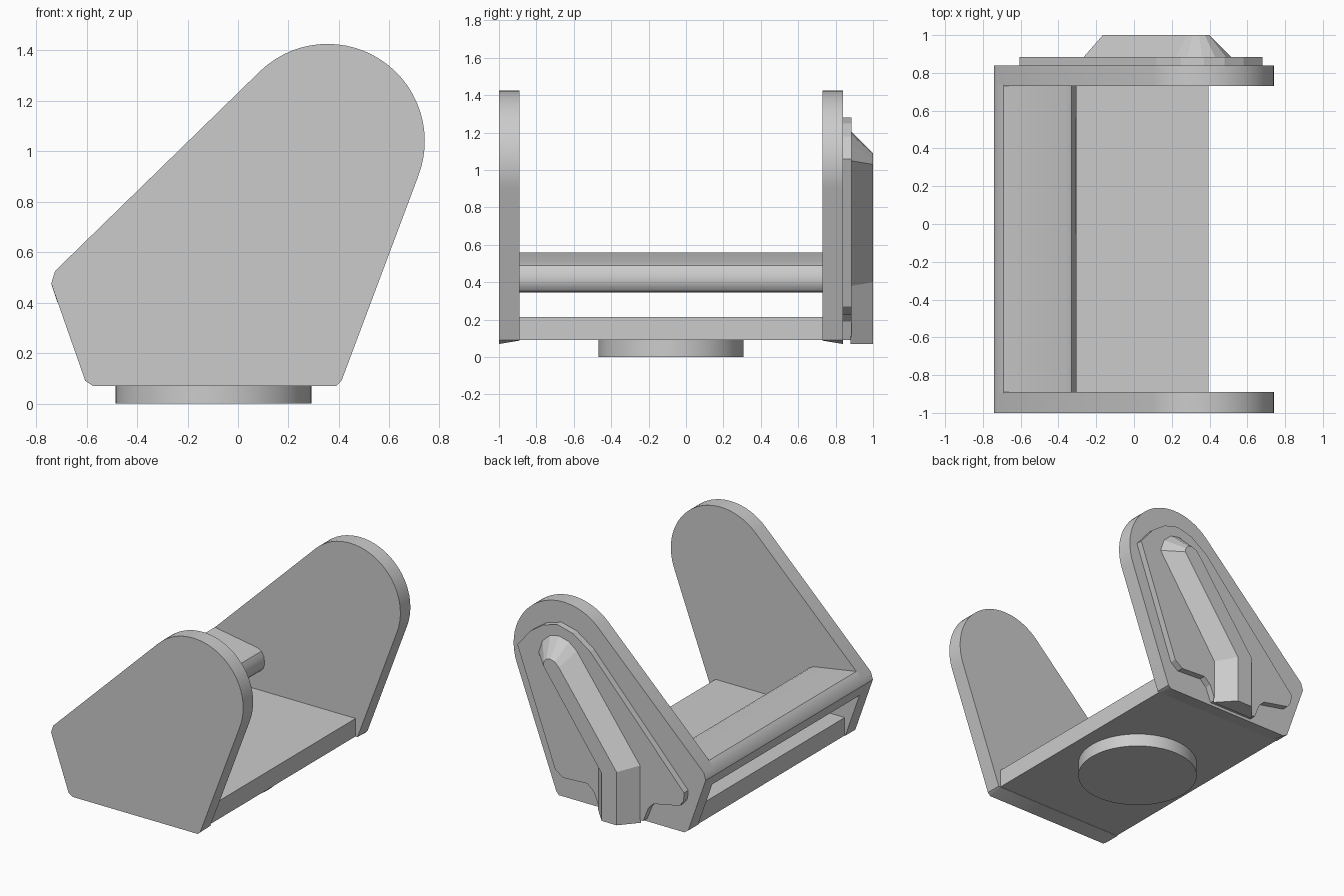
import bpy, bmesh, math

cube = bpy.data.objects.get("Cube")
if cube:
    bpy.data.objects.remove(cube, do_unlink=True)

grey = bpy.data.materials.new("plain_grey")
grey.use_nodes = True
colour = (0.6, 0.6, 0.6, 1)
grey.diffuse_color = colour
grey.node_tree.nodes["Principled BSDF"].inputs["Base Color"].default_value = colour


def finish(name, bm, smooth=False):
    bmesh.ops.recalc_face_normals(bm, faces=bm.faces)
    mesh = bpy.data.meshes.new(name)
    bm.to_mesh(mesh)
    bm.free()
    mesh.materials.append(grey)
    obj = bpy.data.objects.new(name, mesh)
    bpy.context.collection.objects.link(obj)
    if smooth:
        bpy.ops.object.select_all(action='DESELECT')
        obj.select_set(True)
        bpy.context.view_layer.objects.active = obj
        bpy.ops.object.shade_smooth_by_angle(angle=math.radians(32))
    return obj


def loft(name, outline_a, y_a, outline_b, y_b, smooth=False):
    """Solid between two matching (x, z) outlines at two depths."""
    bm = bmesh.new()
    a = [bm.verts.new((x, y_a, z)) for x, z in outline_a]
    b = [bm.verts.new((x, y_b, z)) for x, z in outline_b]
    bm.faces.new(a)
    bm.faces.new(b)
    n = len(a)
    for i in range(n):
        j = (i + 1) % n
        bm.faces.new((a[i], a[j], b[j], b[i]))
    return finish(name, bm, smooth)


def arc(cx, cz, r, start, end, steps):
    angles = [math.radians(start + (end - start) * i / steps) for i in range(steps + 1)]
    return [(cx + r * math.cos(t), cz + r * math.sin(t)) for t in angles]


# Side plates: rounded upper end, bottom edge chamfered towards the inside
side = arc(0.355, 1.04, 0.385, -21, 134, 28) + [
    (-0.725, 0.525), (-0.74, 0.475), (-0.605, 0.09),
    (-0.575, 0.07), (0.39, 0.07), (0.41, 0.09)]
side_inner = [(x, max(z, 0.09)) for x, z in side]
side_inner[-3:-1] = [(-0.575, 0.088), (0.39, 0.088)]
loft("front_side_plate", side, -1.0, side_inner, -0.89, True)
loft("back_side_plate", side, 0.84, side_inner, 0.73, True)

# Floor between the plates
floor = [(-0.6, 0.09), (0.395, 0.09), (0.395, 0.215), (-0.6, 0.215)]
loft("floor", floor, -0.895, floor, 0.735)

# Sloping crossbar with rounded edges
bar = [(-0.69, 0.56), (-0.36, 0.505), (-0.33, 0.49), (-0.312, 0.455),
       (-0.305, 0.41), (-0.315, 0.375), (-0.335, 0.352), (-0.365, 0.345),
       (-0.715, 0.4), (-0.74, 0.475), (-0.725, 0.525)]
loft("crossbar", bar, -0.895, bar, 0.735, True)

# Round foot
bm = bmesh.new()
bmesh.ops.create_cone(bm, cap_ends=True, segments=64, radius1=0.388,
                      radius2=0.388, depth=0.1)
bmesh.ops.translate(bm, verts=bm.verts, vec=(-0.097, -0.08, 0.05))
finish("round_foot", bm, True)

# Thin backing panel with notched lower edge
panel = [(0.68, 1.06), (0.58, 1.18), (0.48, 1.25), (0.37, 1.28), (0.25, 1.25),
         (0.12, 1.16), (-0.605, 0.37), (-0.6, 0.31), (-0.57, 0.27),
         (-0.37, 0.23), (-0.33, 0.19), (-0.29, 0.09), (0.05, 0.09),
         (0.09, 0.19), (0.14, 0.235), (0.33, 0.225), (0.39, 0.27)]
loft("backing_panel", panel, 0.835, panel, 0.885)

# Raised bevelled rib that bends down to the lower edge
rib_base = [(0.52, 1.05), (0.49, 1.14), (0.43, 1.195), (0.36, 1.21), (0.28, 1.19),
            (0.22, 1.14), (-0.27, 0.47), (-0.27, 0.07), (0.06, 0.07), (0.06, 0.38)]
rib_top = [(0.4, 1.03), (0.395, 1.06), (0.375, 1.085), (0.345, 1.09), (0.31, 1.08),
           (0.28, 1.05), (-0.165, 0.44), (-0.165, 0.07), (-0.05, 0.07), (-0.05, 0.4)]
loft("raised_rib", rib_base, 0.88, rib_top, 1.0)
